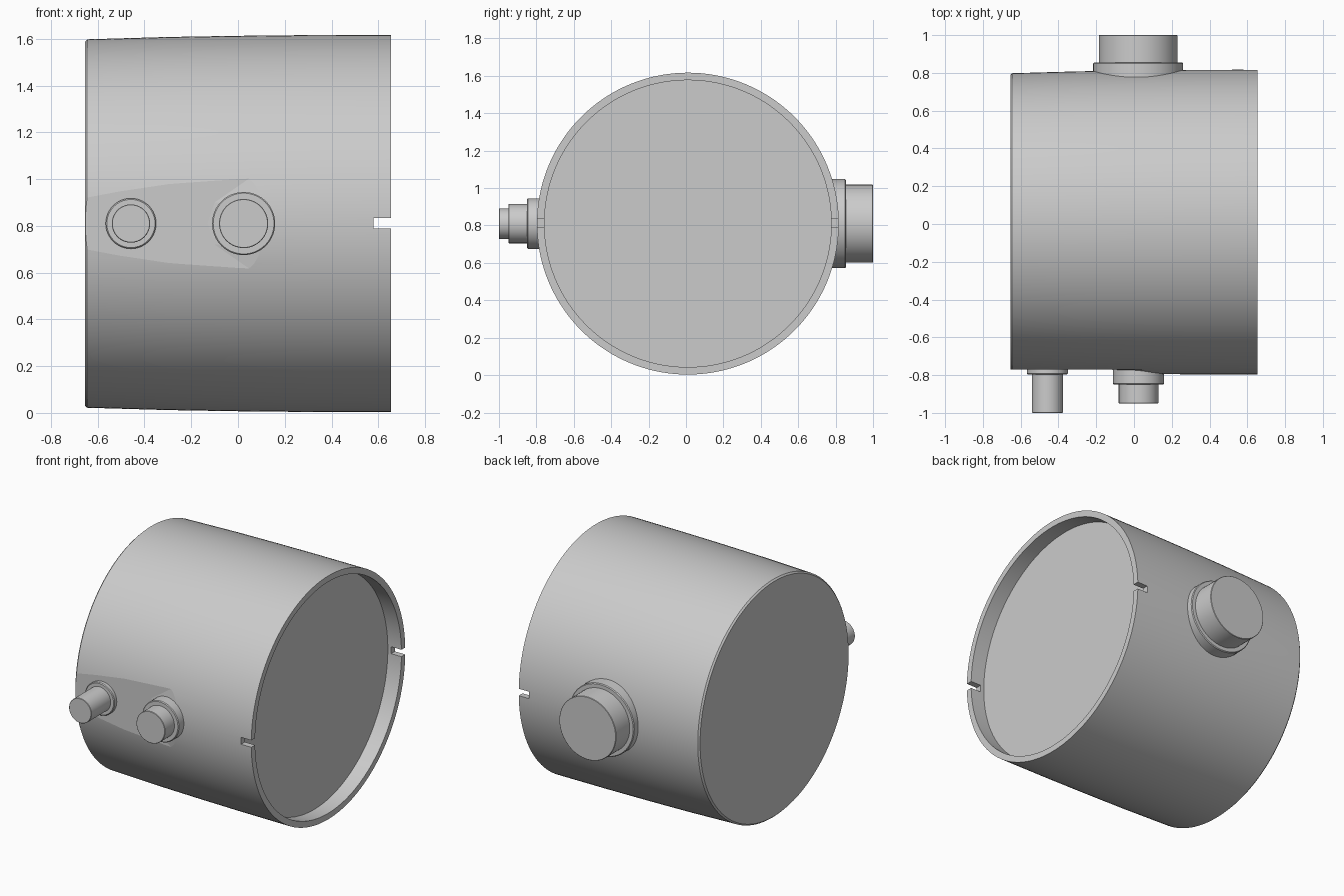
import bpy, bmesh, math
from mathutils import Vector

if "Cube" in bpy.data.objects:
    bpy.data.objects.remove(bpy.data.objects["Cube"])

CY, CZ = 0.01, 0.81          # main axis of the drum

grey = bpy.data.materials.new("light grey")
grey.diffuse_color = (0.6, 0.6, 0.6, 1)
grey.use_nodes = True
grey.node_tree.nodes["Principled BSDF"].inputs["Base Color"].default_value = grey.diffuse_color


def make(name, bm):
    bmesh.ops.recalc_face_normals(bm, faces=bm.faces)
    me = bpy.data.meshes.new(name)
    bm.to_mesh(me)
    bm.free()
    me.materials.append(grey)
    ob = bpy.data.objects.new(name, me)
    bpy.context.collection.objects.link(ob)
    return ob


def loft(bm, rings):
    """Skin closed rings of points and cap both ends."""
    rings = [[bm.verts.new(p) for p in ring] for ring in rings]
    n = len(rings[0])
    for a, b in zip(rings, rings[1:]):
        for i in range(n):
            j = (i + 1) % n
            bm.faces.new((a[i], a[j], b[j], b[i]))
    bm.faces.new(rings[0])
    bm.faces.new(rings[-1])


def lathe(name, profile, origin, axis, segments):
    """Revolve (distance, radius) pairs around an axis."""
    axis, origin = Vector(axis), Vector(origin)
    u = Vector((0, 0, 1))
    v = axis.cross(u)
    angles = [2 * math.pi * i / segments for i in range(segments)]
    bm = bmesh.new()
    loft(bm, [[origin + axis * t + (u * math.cos(a) + v * math.sin(a)) * r
               for a in angles] for t, r in profile])
    return make(name, bm)


def select_only(ob):
    bpy.ops.object.select_all(action='DESELECT')
    ob.select_set(True)
    bpy.context.view_layer.objects.active = ob


def cut(ob, cutter):
    mod = ob.modifiers.new("cut", 'BOOLEAN')
    mod.operation = 'DIFFERENCE'
    mod.solver = 'EXACT'
    mod.object = cutter
    select_only(ob)
    bpy.ops.object.modifier_apply(modifier=mod.name)
    bpy.data.objects.remove(cutter)


def smooth(ob, degrees):
    select_only(ob)
    bpy.ops.object.shade_smooth_by_angle(angle=math.radians(degrees))


# Slightly barrelled drum with a shallow recess in its right end
drum = lathe("drum", [(-0.655, 0.778), (-0.645, 0.788), (-0.3, 0.798), (0, 0.803),
                      (0.3, 0.806), (0.655, 0.807), (0.655, 0.767), (0.555, 0.767)],
             (0, CY, CZ), (1, 0, 0), 144)

# Flat on the front, ramping back to full radius around the larger port
outline = [(-0.8, 0.47), (0.26, 0.47), (-0.1, 0.72), (-0.13, 0.81),
           (-0.1, 0.90), (0.26, 1.15), (-0.8, 1.15)]
bm = bmesh.new()
loft(bm, [[(x, -0.77, z) for x, z in outline],
          [(x + (0.9 if x > -0.5 else 0), -0.86, z) for x, z in outline]])
cut(drum, make("flat_cutter", bm))

# Slots through the rim on both sides
for side in (-1, 1):
    bm = bmesh.new()
    y0, y1 = CY + side * 0.70, CY + side * 0.9
    loft(bm, [[(0.58, y, 0.788), (0.75, y, 0.788), (0.75, y, 0.834), (0.58, y, 0.834)]
              for y in (y0, y1)])
    cut(drum, make("slot_cutter", bm))
smooth(drum, 5)


def port(name, x, side, collar_r, collar_y, pipe_r, pipe_y):
    """Round collar with a narrower plug standing out of it."""
    b = 0.005
    ob = lathe(name, [(0.72, collar_r), (collar_y - b, collar_r), (collar_y, collar_r - b),
                      (collar_y, pipe_r), (pipe_y - b / 2, pipe_r), (pipe_y, pipe_r - b / 2)],
               (x, 0, CZ), (0, side, 0), 64)
    smooth(ob, 30)


port("small_front_port", -0.458, -1, 0.108, 0.797, 0.082, 1.0)
port("large_front_port", 0.024, -1, 0.135, 0.85, 0.105, 0.95)
port("back_port", 0.022, 1, 0.238, 0.855, 0.208, 1.0)
